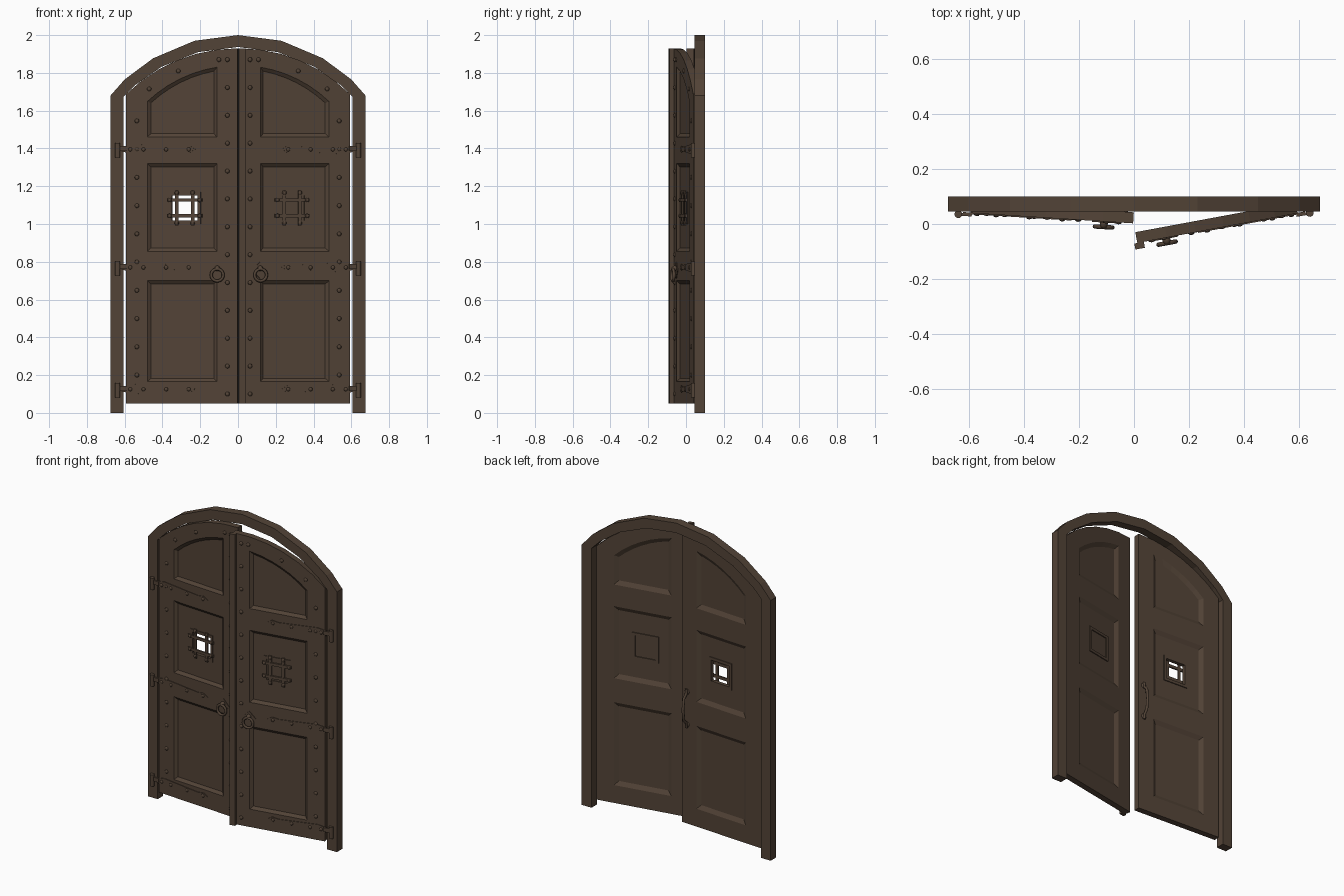
import bpy, bmesh, math
from mathutils import Matrix, Vector

cube = bpy.data.objects.get("Cube")
if cube:
    bpy.data.objects.remove(cube, do_unlink=True)

wood = bpy.data.materials.new("dark_brown")
wood.use_nodes = True
COLOUR = (0.086, 0.057, 0.038, 1)
wood.diffuse_color = COLOUR
bsdf = wood.node_tree.nodes["Principled BSDF"]
bsdf.inputs["Base Color"].default_value = COLOUR
bsdf.inputs["Roughness"].default_value = 0.8

HALF = 0.6       # half width of the doorway
THICK = 0.04     # door thickness
ARCH_R, ARCH_Z = 0.845, 1.085
PANEL_R, PANEL_Z = 0.70, 1.139


# ---------- helpers ----------
def finish(bm, name, matrix=Matrix(), smooth=False):
    bm.transform(matrix)
    bmesh.ops.recalc_face_normals(bm, faces=bm.faces)
    for f in bm.faces:
        f.smooth = smooth
    mesh = bpy.data.meshes.new(name)
    bm.to_mesh(mesh)
    bm.free()
    mesh.materials.append(wood)
    ob = bpy.data.objects.new(name, mesh)
    bpy.context.collection.objects.link(ob)
    return ob


def loft(bm, rings):
    """Skin a list of equal rings and cap both ends."""
    loops = [[bm.verts.new(p) for p in ring] for ring in rings]
    n = len(loops[0])
    for a, b in zip(loops, loops[1:]):
        for i in range(n):
            j = (i + 1) % n
            bm.faces.new((a[i], a[j], b[j], b[i]))
    bm.faces.new(loops[0])
    bm.faces.new(loops[-1][::-1])


def box(bm, lo, hi, turn=0):
    lo, hi = Vector(lo), Vector(hi)
    m = Matrix.Translation((lo + hi) / 2) @ Matrix.Rotation(turn, 4, 'Y')
    bmesh.ops.create_cube(bm, size=1, matrix=m @ Matrix.Diagonal((*(hi - lo), 1)))


def dome(bm, u, z, r, y=0.0, depth=0.6):
    m = Matrix.Translation((u, y, z)) @ Matrix.Diagonal((r, r * depth, r, 1))
    bmesh.ops.create_uvsphere(bm, u_segments=8, v_segments=6, radius=1, matrix=m)


def outline(u0, u1, z0, z1=None, arc=None, inset=0.0):
    """Rectangle, or rectangle with an arched top, as (u, z) points."""
    u0, u1, z0 = u0 + inset, u1 - inset, z0 + inset
    pts = [(u0, z0), (u1, z0)]
    if arc is None:
        return pts + [(u1, z1 - inset), (u0, z1 - inset)]
    r, cz = arc
    r -= inset
    a0, a1 = (math.asin((HALF - u) / r) for u in (u1, u0))
    for i in range(7):
        a = a0 + (a1 - a0) * i / 6
        pts.append((HALF - r * math.sin(a), cz + r * math.cos(a)))
    return pts


def at_depth(pts, y):
    return [(u, y, z) for u, z in pts]


def cut(ob, cutter):
    mod = ob.modifiers.new("cut", 'BOOLEAN')
    mod.operation, mod.solver, mod.object = 'DIFFERENCE', 'EXACT', cutter
    bpy.context.view_layer.objects.active = ob
    bpy.ops.object.modifier_apply(modifier=mod.name)
    bpy.data.objects.remove(cutter, do_unlink=True)


# ---------- arched frame ----------
outer = [(0.675, 0), (0.675, 1.68), (0.6, 1.765), (0.45, 1.877), (0.23, 1.97)]
inner = [(0.605, 0), (0.605, 1.675), (0.545, 1.735), (0.405, 1.832), (0.21, 1.91)]
pairs = list(zip(outer, inner))
path = [((-a, b), (-c, d)) for (a, b), (c, d) in pairs]
path += [((0, 2.0), (0, 1.937))] + pairs[::-1]
bm = bmesh.new()
loft(bm, [[(ox, 0.045, oz), (ix, 0.045, iz), (ix, 0.1, iz), (ox, 0.1, oz)]
          for (ox, oz), (ix, iz) in path])
finish(bm, "arched_frame")

# ---------- doors (u runs from the hinge to the free edge) ----------
PANELS = [dict(u0=0.12, u1=0.49, z0=0.165, z1=0.70),
          dict(u0=0.12, u1=0.49, z0=0.855, z1=1.32),
          dict(u0=0.12, u1=0.49, z0=1.46, arc=(PANEL_R, PANEL_Z))]
WIN_U, WIN_Z, WIN = 0.318, 1.085, 0.07
HINGES = (1.40, 0.775, 0.13)


def build_door(side, mirror, angle):
    place = Matrix.Diagonal((mirror, 1, 1, 1)) @ Matrix.Translation((-HALF, 0.04, 0)) \
        @ Matrix.Rotation(-math.radians(angle), 4, 'Z')

    # slab with recessed panels on both faces
    bm = bmesh.new()
    shape = outline(0.007, 0.598, 0.05, arc=(ARCH_R, ARCH_Z))
    loft(bm, [at_depth(shape, 0), at_depth(shape, THICK)])
    door = finish(bm, side + "_door", place)
    bm = bmesh.new()
    for p in PANELS:
        for face, out, slope in ((0, -1, 0.018), (THICK, 1, 0.026)):
            loft(bm, [at_depth(outline(**p), face + out * 0.01),
                      at_depth(outline(**p), face),
                      at_depth(outline(**p, inset=slope), face - out * 0.014)])
    cut(door, finish(bm, "panel_cutter", place))
    bm = bmesh.new()
    box(bm, (WIN_U - WIN, -0.1, WIN_Z - WIN), (WIN_U + WIN, 0.1, WIN_Z + WIN))
    cut(door, finish(bm, "window_cutter", place))

    # window rim and grille
    bm = bmesh.new()
    o, i = WIN + 0.015, WIN - 0.003
    for s in (-1, 1):
        a, b = sorted((s * o, s * i))
        box(bm, (WIN_U + a, 0.009, WIN_Z - o), (WIN_U + b, 0.032, WIN_Z + o))
        box(bm, (WIN_U - i, 0.009, WIN_Z + a), (WIN_U + i, 0.032, WIN_Z + b))
    finish(bm, side + "_window_rim", place)
    bm = bmesh.new()
    for s in (-0.042, 0.042):
        box(bm, (WIN_U + s - 0.009, 0.002, WIN_Z - 0.093), (WIN_U + s + 0.009, 0.01, WIN_Z + 0.093))
        box(bm, (WIN_U - 0.093, -0.001, WIN_Z + s - 0.009), (WIN_U + 0.093, 0.009, WIN_Z + s + 0.009))
        for e in (-0.08, 0.08):
            dome(bm, WIN_U + s, WIN_Z + e, 0.012, 0.003)
            dome(bm, WIN_U + e, WIN_Z + s, 0.012, 0.0)
    finish(bm, side + "_window_grille", place)

    # studs along the edges, the arch and the straps
    bm = bmesh.new()
    for k in range(13):
        dome(bm, 0.545, 0.1 + 0.1475 * k, 0.012)
    for k in range(10):
        dome(bm, 0.065, 0.2 + 0.1495 * k, 0.012)
    for u, z in ((0.13, 1.715), (0.285, 1.81), (0.5, 1.87)):
        dome(bm, u, z, 0.012)
    for z in HINGES:
        for u in (0.03, 0.1, 0.22, 0.34):
            dome(bm, u, z - 0.005, 0.011, -0.003)
    finish(bm, side + "_studs", place, True)

    # strap hinges
    half = [(-0.02, 0.012), (0.05, 0.026), (0.3, 0.011), (0.345, 0.018)]
    strap = half + [(0.375, 0)] + [(u, -h) for u, h in half[::-1]]
    bm = bmesh.new()
    for z in HINGES:
        pts = [(u, z + h - 0.004) for u, h in strap]
        loft(bm, [at_depth(pts, -0.004), at_depth(pts, 0.002)])
        box(bm, (-0.037, -0.012, z - 0.013), (0.012, -0.002, z + 0.013))
    finish(bm, side + "_hinge_straps", place)
    bm = bmesh.new()
    for z in HINGES:
        bmesh.ops.create_cone(bm, cap_ends=True, segments=12, radius1=0.014, radius2=0.014,
                              depth=0.075, matrix=Matrix.Translation((-0.037, -0.007, z - 0.01)))
    finish(bm, side + "_hinge_barrels", place)

    # ring pull on a diamond plate
    bm = bmesh.new()
    box(bm, (0.461, -0.004, 0.724), (0.523, 0.002, 0.786), math.pi / 4)
    finish(bm, side + "_pull_plate", place)
    bm = bmesh.new()
    dome(bm, 0.492, 0.765, 0.015, -0.008, 1.3)
    finish(bm, side + "_pull_boss", place, True)
    bpy.ops.mesh.primitive_torus_add(major_segments=20, minor_segments=8,
                                     major_radius=0.032, minor_radius=0.008)
    ring = bpy.context.object
    ring.name = side + "_pull_ring"
    ring.data.transform(place @ Matrix.Translation((0.492, -0.02, 0.73))
                        @ Matrix.Rotation(math.pi / 2, 4, 'X'))
    if mirror < 0:
        ring.data.flip_normals()
    ring.data.materials.append(wood)
    bpy.ops.object.shade_smooth()
    return place


right_place = build_door("right", 1, 3.6)
left_place = build_door("left", -1, 10.5)

# ---------- cover strip on the left door's free edge ----------
bm = bmesh.new()
box(bm, (0.574, -0.022, 0.05), (0.609, 0.0, 1.93))
finish(bm, "cover_strip", left_place)

# ---------- bow handle behind the right door ----------
curve = bpy.data.curves.new("back_handle", 'CURVE')
curve.dimensions, curve.bevel_depth, curve.bevel_resolution = '3D', 0.009, 1
curve.use_fill_caps = True
spline = curve.splines.new('POLY')
bow = [(0.045, 0.67), (0.047, 0.70), (0.07, 0.725), (0.078, 0.795),
       (0.07, 0.865), (0.047, 0.89), (0.045, 0.92)]
spline.points.add(len(bow) - 1)
for p, (y, z) in zip(spline.points, bow):
    p.co = (0.56, y, z, 1)
curve.materials.append(wood)
handle = bpy.data.objects.new("back_handle", curve)
handle.matrix_world = right_place
bpy.context.collection.objects.link(handle)
bm = bmesh.new()
for z in (0.69, 0.90):
    dome(bm, 0.56, z, 0.018, THICK, 0.5)
finish(bm, "back_handle_mounts", right_place, True)
